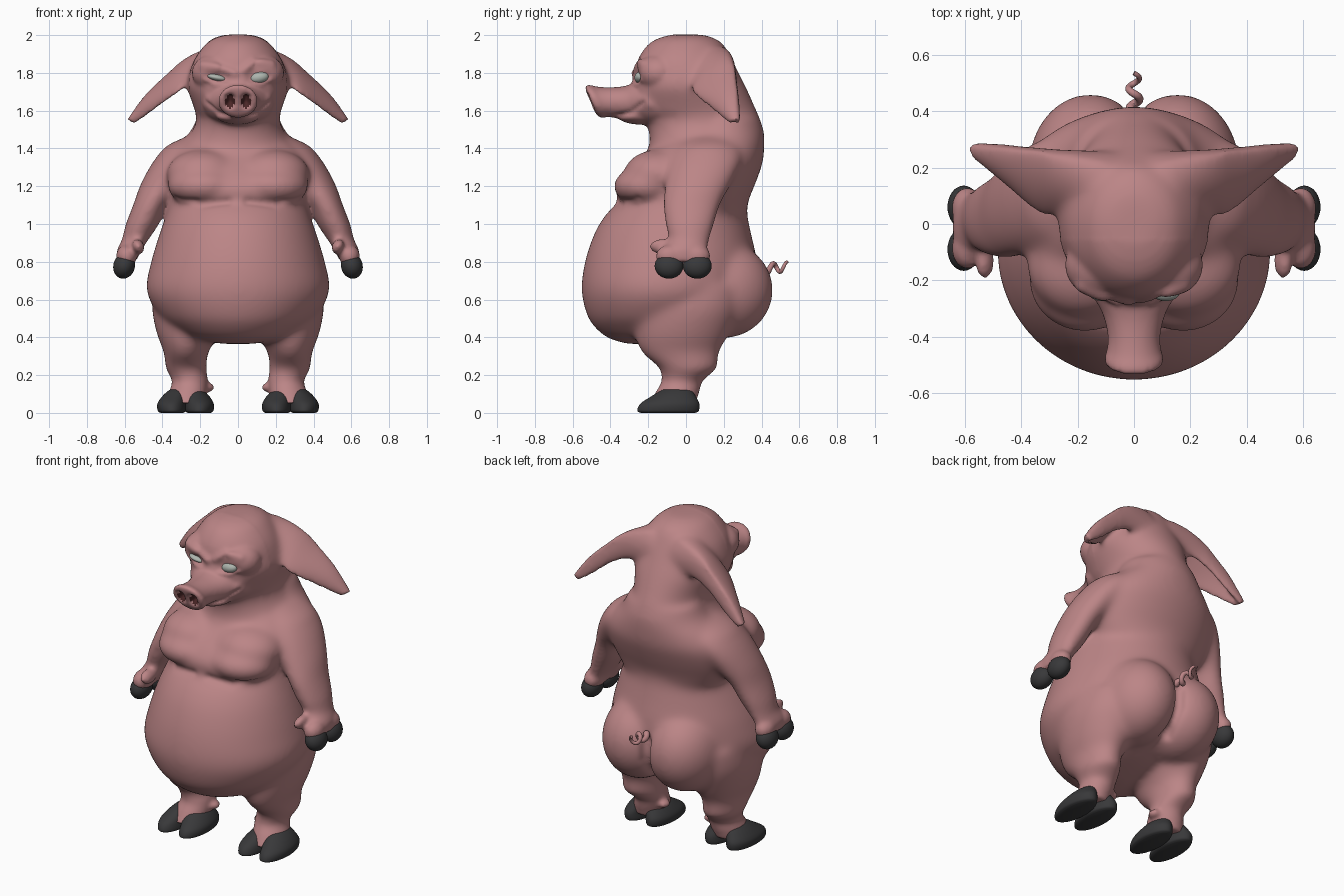
import bpy, bmesh, math
from mathutils import Vector, Matrix
from mathutils.geometry import intersect_point_line

if "Cube" in bpy.data.objects:
    bpy.data.objects.remove(bpy.data.objects["Cube"])


def material(name, rgb):
    m = bpy.data.materials.new(name)
    m.diffuse_color = (*rgb, 1)
    m.use_nodes = True
    m.node_tree.nodes["Principled BSDF"].inputs["Base Color"].default_value = m.diffuse_color
    return m


SKIN = material("skin", (0.50, 0.235, 0.24))
HOOF = material("hoof", (0.04, 0.04, 0.042))
DARK = material("nostril", (0.07, 0.02, 0.02))
EYE = material("eye", (0.42, 0.46, 0.42))


def densify(rows, k=6):
    """Catmull-Rom interpolation of rows of numbers."""
    out = []
    for i in range(len(rows) - 1):
        p0, p1, p2 = rows[max(i - 1, 0)], rows[i], rows[i + 1]
        p3 = rows[min(i + 2, len(rows) - 1)]
        for j in range(k):
            t = j / k
            out.append([0.5 * (2 * b + (c - a) * t + (2 * a - 5 * b + 4 * c - d) * t * t
                               + (3 * b - a - 3 * c + d) * t ** 3)
                        for a, b, c, d in zip(p0, p1, p2, p3)])
    return out + [list(rows[-1])]


def loft(bm, rings, side=1, bow=0, n=56):
    """Skin a row of ellipses, each given as centre, u axis and v axis."""
    loops = []
    for r in densify([[*c, *u, *v] for c, u, v in rings]):
        c, u, v = Vector(r[:3]), Vector(r[3:6]), Vector(r[6:])
        loop = []
        for i in range(n):
            a = 2 * math.pi * i / n
            p = c + u * math.cos(a) + v * (math.sin(a) + bow * math.sin(a) ** 2)
            loop.append(bm.verts.new((p.x * side, p.y, p.z)))
        loops.append(loop)
    for a, b in zip(loops, loops[1:]):
        for i in range(n):
            bm.faces.new((a[i], a[(i + 1) % n], b[(i + 1) % n], b[i]))
    bm.faces.new(loops[0][::-1])
    bm.faces.new(loops[-1])


def stack(bm, rows, side=1):
    """Loft horizontal ellipses given as z, cx, cy, rx, ry."""
    loft(bm, [((cx, cy, z), (rx, 0, 0), (0, ry, 0)) for z, cx, cy, rx, ry in rows], side)


def sheet(rows, axis):
    """Rings for a thin sheet between two edges, with a thickness per row."""
    rings = []
    for f, b, t in rows:
        f, b = Vector(f), Vector(b)
        rings.append(((f + b) / 2, (b - f) / 2, Vector(axis).cross(b - f).normalized() * t))
    return rings


def blob(bm, c, r, side=1, tilt=0):
    m = (Matrix.Translation((c[0] * side, c[1], c[2])) @ Matrix.Rotation(tilt * side, 4, 'Y')
         @ Matrix.Diagonal((*r, 1)))
    bmesh.ops.create_uvsphere(bm, u_segments=32, v_segments=18, radius=1, matrix=m)


def finish(bm, name, mat):
    bmesh.ops.recalc_face_normals(bm, faces=bm.faces)
    me = bpy.data.meshes.new(name)
    bm.to_mesh(me)
    bm.free()
    me.materials.append(mat)
    me.shade_smooth()
    ob = bpy.data.objects.new(name, me)
    bpy.context.collection.objects.link(ob)
    return ob


# torso, neck and head: z, half width, front y, back y
bm = bmesh.new()
trunk = [(.365, .08, -.31, -.14), (.395, .24, -.41, .05), (.45, .34, -.48, .20),
         (.52, .42, -.525, .29), (.65, .485, -.553, .36), (.80, .46, -.535, .375),
         (.95, .415, -.485, .345), (1.05, .38, -.425, .325), (1.12, .365, -.36, .33),
         (1.20, .365, -.34, .36), (1.30, .35, -.27, .395), (1.40, .31, -.20, .412),
         (1.48, .25, -.195, .41), (1.55, .22, -.22, .395), (1.62, .235, -.275, .365),
         (1.72, .268, -.29, .32), (1.80, .258, -.272, .28), (1.88, .228, -.25, .24),
         (1.95, .175, -.20, .20), (1.985, .13, -.14, .15), (2.003, .07, -.07, .09)]
stack(bm, [(z, 0, (f + b) / 2, w, (b - f) / 2) for z, w, f, b in trunk])

# broad upper chest and upper back
stack(bm, [(1.09, 0, -.19, .24, .13), (1.13, 0, -.185, .33, .175), (1.19, 0, -.17, .35, .20),
           (1.26, 0, -.13, .35, .198), (1.34, 0, -.08, .34, .165), (1.43, 0, 0, .28, .14)])
stack(bm, [(1.02, 0, .10, .30, .21), (1.12, 0, .11, .37, .22), (1.22, 0, .12, .41, .25),
           (1.32, 0, .14, .41, .265), (1.40, 0, .16, .35, .255), (1.48, 0, .19, .26, .225),
           (1.56, 0, .20, .22, .19)])

# snout with a flared, tilted disc: y, rx, rz, cz
snout = [(-.12, .20, .13, 1.635), (-.22, .165, .115, 1.63), (-.30, .118, .096, 1.632),
         (-.38, .095, .084, 1.64), (-.44, .095, .081, 1.647), (-.472, .105, .087, 1.65),
         (-.492, .103, .086, 1.65), (-.503, .088, .072, 1.65), (-.508, .05, .04, 1.65)]
loft(bm, [((0, y, cz), (rx, 0, 0), (0, -.42 * rz, rz)) for y, rx, rz, cz in snout])
blob(bm, (0, -.24, 1.58), (.12, .13, .055))

# ears: an outer sheet (front edge to back edge) folded over a rear sheet
ear_outer = [((.10, .03, 1.80), (.08, .22, 1.93), .06), ((.24, .03, 1.75), (.24, .25, 1.89), .034),
             ((.33, .04, 1.69), (.37, .265, 1.79), .024), ((.435, .13, 1.615), (.49, .275, 1.675), .021),
             ((.545, .23, 1.53), (.582, .283, 1.55), .016)]
ear_rear = [((.08, .20, 1.92), (.10, .22, 1.74), .05), ((.24, .235, 1.885), (.22, .235, 1.73), .03),
            ((.37, .25, 1.79), (.335, .25, 1.69), .021), ((.49, .265, 1.675), (.455, .265, 1.595), .018),
            ((.575, .275, 1.555), (.55, .275, 1.53), .014)]
ear_axis = (.35, .15, -.33)

arm = [(1.48, .18, .13, .05, .08), (1.42, .245, .12, .125, .16), (1.36, .298, .11, .13, .19),
       (1.29, .35, .09, .125, .19), (1.20, .405, .06, .115, .175), (1.10, .463, .03, .092, .153),
       (1.0, .505, .02, .088, .13), (.92, .542, .015, .072, .108), (.86, .575, -.01, .065, .12),
       (.80, .59, -.015, .05, .12)]
leg = [(.68, .26, .04, .18, .26), (.55, .275, .01, .18, .27), (.42, .268, -.02, .162, .25),
       (.32, .275, -.03, .118, .205), (.24, .275, .01, .108, .155), (.17, .255, -.02, .095, .11),
       (.11, .265, -.045, .10, .115), (.05, .275, -.07, .10, .12)]
for s in (1, -1):
    loft(bm, sheet(ear_outer, ear_axis), s, bow=.5)
    loft(bm, sheet(ear_rear, ear_axis), s)
    stack(bm, arm, s)
    stack(bm, leg, s)
    blob(bm, (.175, -.20, 1.20), (.20, .185, .11), s)           # chest
    blob(bm, (.18, -.145, 1.265), (.20, .185, .13), s)
    blob(bm, (.155, .20, .65), (.22, .262, .255), s)            # buttock
    blob(bm, (.12, -.145, 1.80), (.125, .115, .10), s)          # brow bone
    blob(bm, (.525, -.13, .88), (.034, .07, .045), s, .5)       # thumb
    blob(bm, (.16, -.01, .135), (.035, .04, .025), s)           # dewclaw
    for y in (-.085, .055):
        blob(bm, (.59, y, .83), (.056, .075, .06), s)           # knuckles

# fuse the skin into one surface, blending the torso joints more strongly
body = finish(bm, "body", SKIN)
bpy.context.view_layer.objects.active = body
mod = body.modifiers.new("fuse", 'REMESH')
mod.mode, mod.voxel_size, mod.use_smooth_shade = 'VOXEL', .0108, True
bpy.ops.object.modifier_apply(modifier="fuse")
group = body.vertex_groups.new(name="blend")
for v in body.data.vertices:
    x, y, z = abs(v.co.x), v.co.y, v.co.z
    w = min((1.56 - z) / .1, (z - .18) / .12, (.56 - x) / .08)
    if z > 1.5 and y > -.05:
        w = max(w, min((.32 - x) / .08, .8))
    group.add([v.index], min(max(w, 0), 1), 'REPLACE')
for name, count in (("soften", 8), ("blend", 60)):
    mod = body.modifiers.new(name, 'SMOOTH')
    mod.factor, mod.iterations = .5, count
    if name == "blend":
        mod.vertex_group = "blend"
    bpy.ops.object.modifier_apply(modifier=name)


def press(path, depth, width):
    """Push the skin in (or out, if depth is negative) along a path."""
    pts = [Vector(p) for p in path]
    mid = sum(pts, Vector()) / len(pts)
    reach = max((p - mid).length for p in pts) + 2.5 * width
    moves = []
    for v in body.data.vertices:
        if (v.co - mid).length > reach:
            continue
        d = 9
        for a, b in zip(pts, pts[1:]):
            t = intersect_point_line(v.co, a, b)[1]
            d = min(d, (v.co - a.lerp(b, min(max(t, 0), 1))).length)
        if d < 2.5 * width:
            moves.append((v, v.normal * depth * math.exp(-(d / width) ** 2)))
    for v, off in moves:
        v.co -= off


for s in (1, -1):
    # mouth corner, cheek, chest crease, eye socket, lower lid, nostril
    press([(s * .06, -.36, 1.57), (s * .12, -.29, 1.59), (s * .175, -.23, 1.645)], .014, .015)
    press([(s * .18, -.23, 1.665), (s * .20, -.20, 1.63)], -.014, .03)
    press([(s * .05, -.37, 1.12), (s * .2, -.35, 1.105), (s * .31, -.25, 1.15)], .012, .02)
    press([(s * .07, -.265, 1.77), (s * .15, -.24, 1.78)], .012, .03)
    press([(s * .06, -.275, 1.735), (s * .12, -.255, 1.74), (s * .17, -.23, 1.765)], -.008, .014)
    press([(s * .043, -.50, 1.635), (s * .043, -.51, 1.665)], .045, .02)
# brows: one lowered, one raised; cleft between the buttocks
press([(-.02, -.28, 1.80), (-.09, -.26, 1.825), (-.18, -.215, 1.835)], -.02, .022)
press([(.03, -.28, 1.815), (.09, -.25, 1.86), (.17, -.215, 1.84)], -.018, .022)
press([(0, .40, .72), (0, .39, .6), (0, .28, .46)], .03, .03)

# dark nostril floors
body.data.materials.append(DARK)
for p in body.data.polygons:
    c = p.center
    if c.y < -.42 and ((abs(c.x) - .043) / .023) ** 2 + ((c.z - 1.65) / .036) ** 2 < 1:
        p.material_index = 1

# eyes: one squinting
for name, s, h in (("squinting_eye", -1, .017), ("open_eye", 1, .03)):
    bm = bmesh.new()
    blob(bm, (.112, -.243, 1.775), (.05, .03, h), s, -.2)
    finish(bm, name, EYE)

# hooves on hands and feet
for s, label in ((1, "left"), (-1, "right")):
    bm = bmesh.new()
    for y in (-.09, .06):
        blob(bm, (.603, y, .778), (.057, .076, .068), s, -.25)
    finish(bm, label + "_hand_hooves", HOOF)
    bm = bmesh.new()
    for x, lean in ((.205, .012), (.35, -.015)):
        stack(bm, [(0, x, -.095, .06, .145), (.012, x, -.095, .075, .163), (.05, x, -.085, .076, .155),
                   (.09, x + lean, -.065, .064, .115), (.12, x + 2 * lean, -.05, .045, .08),
                   (.13, x + 2 * lean, -.045, .02, .05)], s)
    finish(bm, label + "_foot_hooves", HOOF)

# curly tail
cu = bpy.data.curves.new("tail", 'CURVE')
cu.dimensions, cu.bevel_depth, cu.bevel_resolution = '3D', .014, 3
cu.use_fill_caps = True
sp = cu.splines.new('POLY')
N = 48
sp.points.add(N - 1)
for i, p in enumerate(sp.points):
    t = i / (N - 1)
    a = t * 4.5 * math.pi
    r = .024 * min(1, 3 * t)
    p.co = (r * math.cos(a) * .8, .37 + .165 * t, .755 + .02 * t + r * math.sin(a), 1)
    p.radius = 1.4 - .8 * t
cu.materials.append(SKIN)
bpy.context.collection.objects.link(bpy.data.objects.new("tail", cu))
